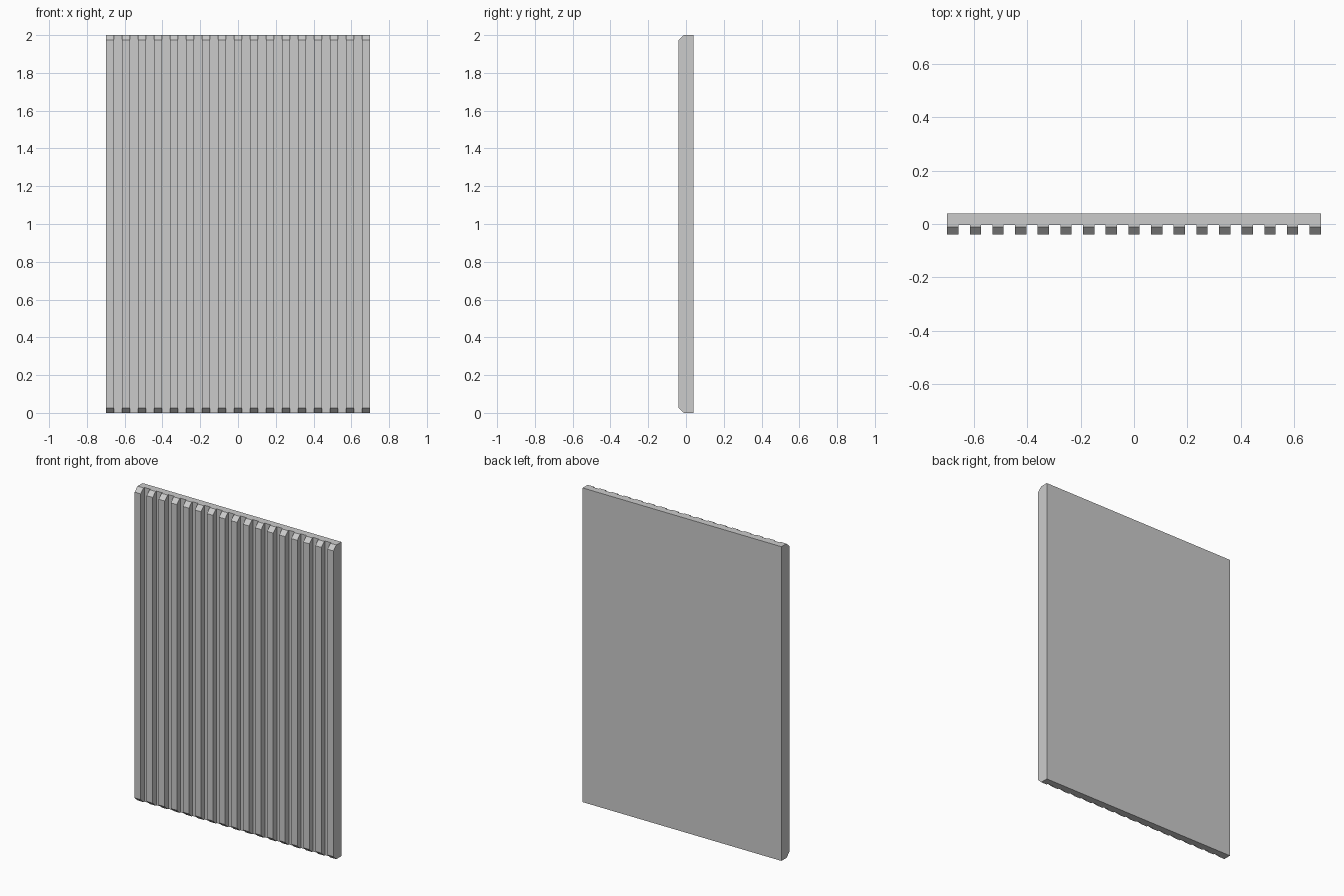
import bpy, bmesh
from mathutils import Vector

if "Cube" in bpy.data.objects:
    bpy.data.objects.remove(bpy.data.objects["Cube"])

WIDTH, HEIGHT = 1.40, 2.0
FRONT, BACK, GROOVE = -0.04, 0.04, -0.003
RIBS = 17
STRIP = WIDTH / (2 * RIBS - 1)      # ribs and grooves share one width
CH_Y, CH_Z = 0.029, 0.027           # chamfer on the rib ends

# Comb-shaped cross-section: flat back, ribbed front
profile = [(WIDTH / 2, BACK), (-WIDTH / 2, BACK)]
for i in range(RIBS):
    x0 = -WIDTH / 2 + 2 * i * STRIP
    x1 = x0 + STRIP
    if i > 0:
        profile.append((x0, GROOVE))
    profile += [(x0, FRONT), (x1, FRONT)]
    if i < RIBS - 1:
        profile.append((x1, GROOVE))

# Extrude the section to full height
bm = bmesh.new()
base = bm.faces.new([bm.verts.new((x, y, 0)) for x, y in profile])
ext = bmesh.ops.extrude_face_region(bm, geom=[base], use_keep_orig=True)
top = [v for v in ext["geom"] if isinstance(v, bmesh.types.BMVert)]
bmesh.ops.translate(bm, verts=top, vec=(0, 0, HEIGHT))


# Chamfer the rib ends by slicing and capping
def chamfer(z, sign):
    bmesh.ops.bisect_plane(
        bm, geom=bm.verts[:] + bm.edges[:] + bm.faces[:], dist=1e-5,
        plane_co=Vector((0, FRONT, z - sign * CH_Z)),
        plane_no=Vector((0, -CH_Z, sign * CH_Y)).normalized(),
        clear_outer=True)
    bmesh.ops.holes_fill(bm, edges=[e for e in bm.edges if e.is_boundary], sides=0)


chamfer(HEIGHT, 1)
chamfer(0, -1)
bmesh.ops.recalc_face_normals(bm, faces=bm.faces[:])

mesh = bpy.data.meshes.new("ribbed_panel")
bm.to_mesh(mesh)
bm.free()
panel = bpy.data.objects.new("ribbed_panel", mesh)
bpy.context.collection.objects.link(panel)
